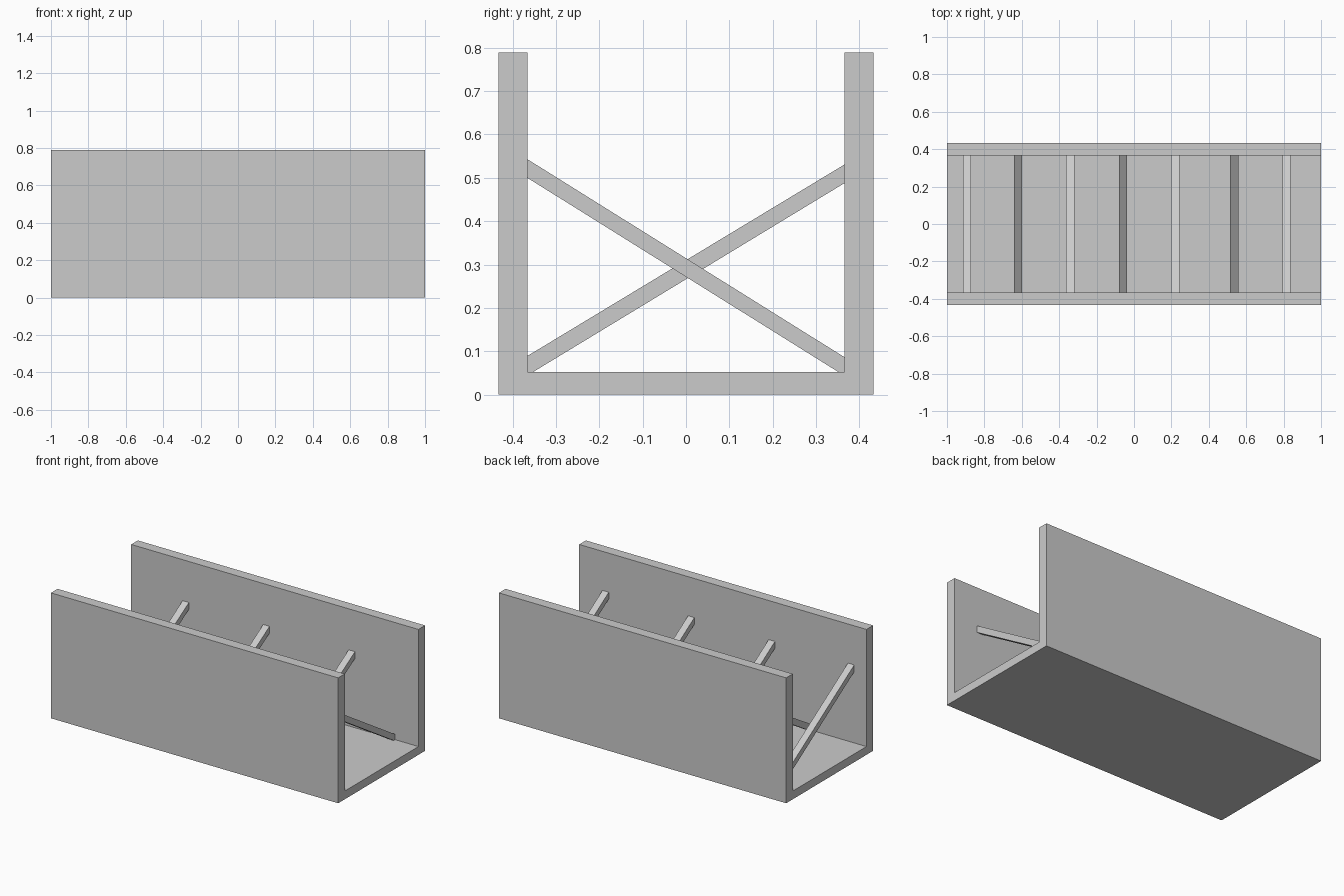
import bpy

if "Cube" in bpy.data.objects:
    bpy.data.objects.remove(bpy.data.objects["Cube"])

WALL_OUT, WALL_IN, HEIGHT, FLOOR = 0.432, 0.366, 0.789, 0.052


def extrude_x(name, profile, x0, x1):
    """Prism with a (y, z) profile running from x0 to x1."""
    n = len(profile)
    verts = [(x, y, z) for x in (x0, x1) for y, z in profile]
    faces = [tuple(reversed(range(n))), tuple(range(n, 2 * n))]
    faces += [(i, (i + 1) % n, (i + 1) % n + n, i + n) for i in range(n)]
    mesh = bpy.data.meshes.new(name)
    mesh.from_pydata(verts, [], faces)
    obj = bpy.data.objects.new(name, mesh)
    bpy.context.collection.objects.link(obj)
    return obj


# U-shaped trough: floor and two side walls in one profile
extrude_x("trough", [
    (-WALL_OUT, 0), (WALL_OUT, 0), (WALL_OUT, HEIGHT), (WALL_IN, HEIGHT),
    (WALL_IN, FLOOR), (-WALL_IN, FLOOR), (-WALL_IN, HEIGHT), (-WALL_OUT, HEIGHT),
], -1, 1)


def strut(name, x, low, high):
    """Diagonal brace; low/high are (y, bottom z, top z) at its two ends,
    trimmed where it meets the floor."""
    (yl, bl, tl), (yh, bh, th) = low, high
    y_floor = yl + (yh - yl) * (FLOOR - bl) / (bh - bl)
    profile = [(yl, FLOOR), (y_floor, FLOOR), (yh, bh), (yh, th), (yl, tl)]
    if yl > yh:
        profile.reverse()
    extrude_x(name, profile, x - 0.022, x + 0.022)


# Braces rising toward the front wall
for i, x in enumerate((-0.893, -0.341, 0.22, 0.816)):
    strut(f"front_brace_{i + 1}", x, (WALL_IN, 0.043, 0.086), (-WALL_IN, 0.500, 0.543))

# Braces rising toward the back wall
for i, x in enumerate((-0.62, -0.059, 0.536)):
    strut(f"back_brace_{i + 1}", x, (-WALL_IN, 0.044, 0.089), (WALL_IN, 0.488, 0.531))
